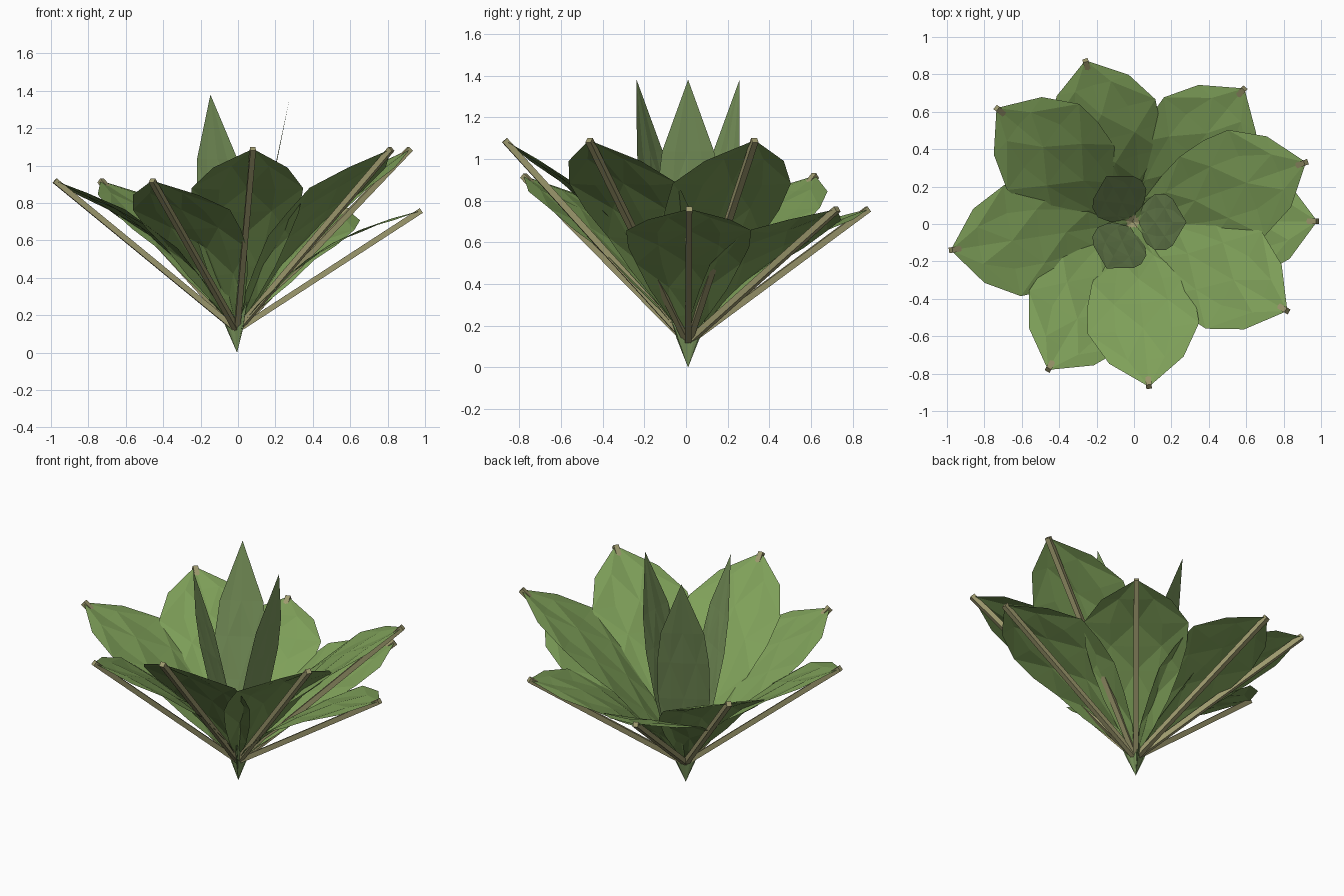
import bpy, bmesh, math
from mathutils import Vector

if "Cube" in bpy.data.objects:
    bpy.data.objects.remove(bpy.data.objects["Cube"])


def material(name, rgb):
    m = bpy.data.materials.new(name)
    m.diffuse_color = (*rgb, 1)
    m.use_nodes = True
    m.node_tree.nodes["Principled BSDF"].inputs["Base Color"].default_value = m.diffuse_color
    return m


LEAF = material("leaf_green", (0.21, 0.35, 0.10))
INNER = material("young_leaf_green", (0.20, 0.31, 0.11))
RIB = material("rib_tan", (0.34, 0.32, 0.155))


def finish(bm, name, mat):
    me = bpy.data.meshes.new(name)
    bm.to_mesh(me)
    bm.free()
    ob = bpy.data.objects.new(name, me)
    me.materials.append(mat)
    bpy.context.collection.objects.link(ob)
    return ob


def frame(base, tip):
    """Length axis, sideways axis and upper-face normal of a leaf."""
    axis = (tip - base).normalized()
    side = Vector((0, 0, 1)).cross(axis).normalized()
    return side, axis.cross(side)


def blade(name, base, tip, profile, arch, pleat, mat):
    """Faceted leaf: rows of (position, half width) lofted along base-tip."""
    side, up = frame(base, tip)
    bm = bmesh.new()
    rows = []
    for i, (t, w) in enumerate(profile):
        spine = base.lerp(tip, t)
        lift = arch * math.sin(math.pi * t)
        if w == 0:
            rows.append([bm.verts.new(spine)])
            continue
        row = []
        for j in range(5):
            u = j / 2 - 1
            fold = pleat * (1 if (i + j) % 2 else -1)
            row.append(bm.verts.new(spine + side * u * w + up * (lift + fold)))
        rows.append(row)
    for i, (a, b) in enumerate(zip(rows, rows[1:])):
        for j in range(4):
            if len(a) == 1:
                bm.faces.new((a[0], b[j + 1], b[j]))
            elif len(b) == 1:
                bm.faces.new((a[j], a[j + 1], b[0]))
            elif (i + j) % 2:
                bm.faces.new((a[j], a[j + 1], b[j + 1]))
                bm.faces.new((a[j], b[j + 1], b[j]))
            else:
                bm.faces.new((a[j], a[j + 1], b[j]))
                bm.faces.new((a[j + 1], b[j + 1], b[j]))
    return finish(bm, name, mat)


def rib(name, base, tip, half):
    """Straight square stem under a leaf."""
    side, up = frame(base, tip)
    corners = [(-1, -1), (1, -1), (1, 1), (-1, 1)]
    bm = bmesh.new()
    a, b = [[bm.verts.new(p + side * x * half + up * y * half) for x, y in corners]
            for p in (base, tip)]
    bm.faces.new(a[::-1])
    bm.faces.new(b)
    for j in range(4):
        k = (j + 1) % 4
        bm.faces.new((a[j], a[k], b[k], b[j]))
    return finish(bm, name, RIB)


# Nine broad outer leaves in three tiers, each with a rib
base = Vector((-0.005, 0.01, 0.12))
outer_profile = [(0, 0), (0.14, 0.10), (0.29, 0.185), (0.44, 0.25), (0.58, 0.29),
                 (0.72, 0.30), (0.87, 0.20), (1, 0)]
tiers = {
    "high": (1.09, [(0.08, -0.87), (0.82, -0.465), (0.92, 0.33)]),
    "middle": (0.92, [(-0.46, -0.78), (-0.98, -0.14), (-0.735, 0.62)]),
    "low": (0.76, [(-0.26, 0.875), (0.59, 0.725), (0.98, 0.015)]),
}
for tier, (z, tips) in tiers.items():
    for n, (x, y) in enumerate(tips, 1):
        tip = Vector((x, y, z))
        blade(f"{tier}_leaf_{n}", base, tip, outer_profile, 0.11, 0.006, LEAF)
        rib(f"{tier}_leaf_rib_{n}", base, tip, 0.015)

# Three upright flat inner leaves
root = Vector((-0.005, 0.01, 0))
inner_profile = [(0, 0), (0.1, 0.055), (0.25, 0.115), (0.42, 0.15), (0.6, 0.15),
                 (0.75, 0.125), (1, 0)]
for n in range(3):
    a = n * math.tau / 3
    tip = root + Vector((0.285 * math.cos(a), 0.285 * math.sin(a), 1.38))
    blade(f"inner_leaf_{n + 1}", root, tip, inner_profile, 0, 0.002, INNER)
